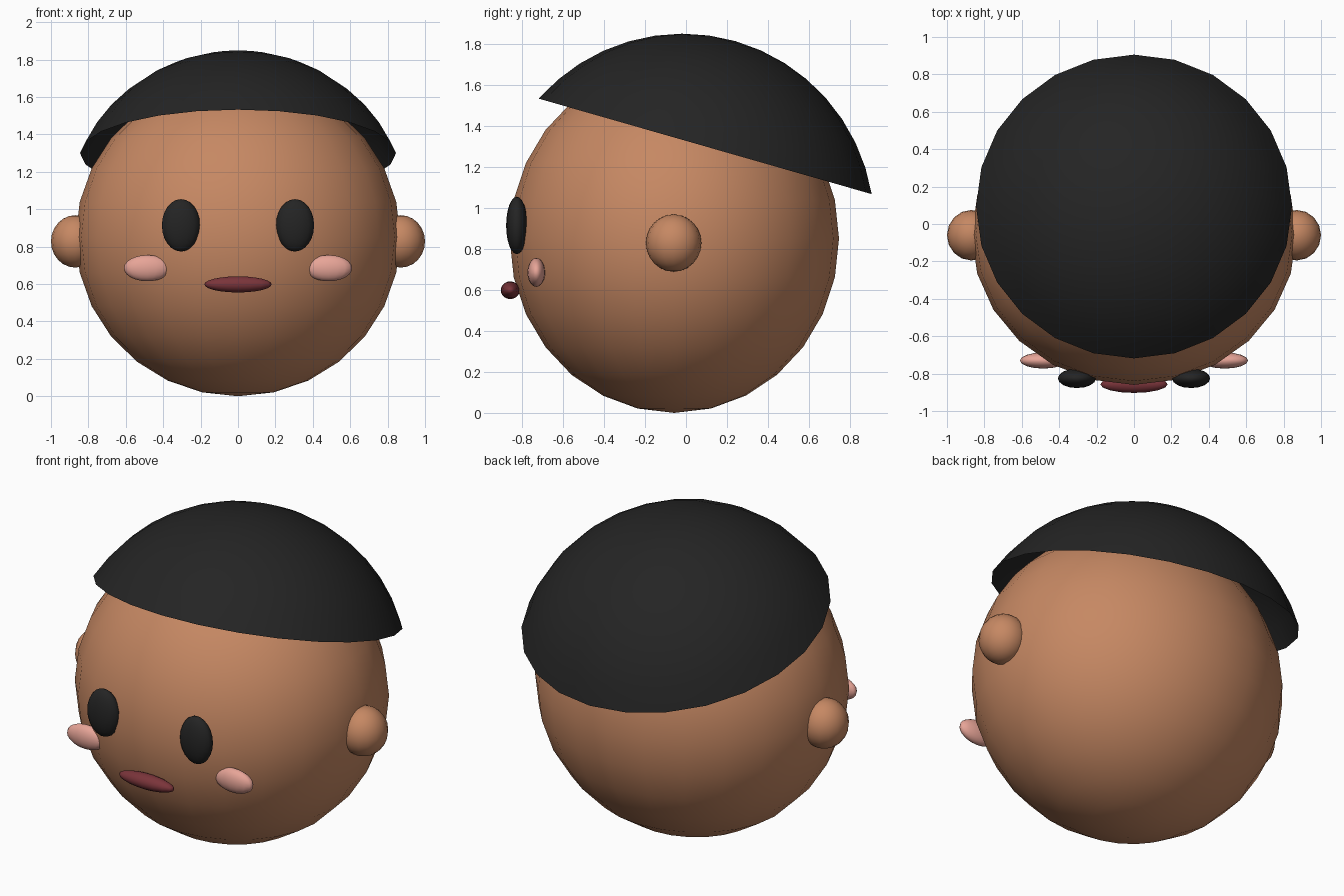
import bpy, bmesh, math
from mathutils import Matrix, Vector

if "Cube" in bpy.data.objects:
    bpy.data.objects.remove(bpy.data.objects["Cube"])


def material(name, rgb):
    m = bpy.data.materials.new(name)
    lin = [((c / 255 + 0.055) / 1.055) ** 2.4 for c in rgb]
    m.diffuse_color = (*lin, 1)
    m.use_nodes = True
    m.node_tree.nodes["Principled BSDF"].inputs["Base Color"].default_value = m.diffuse_color
    return m


SKIN = material("skin brown", (198, 136, 99))
BLACK = material("soft black", (36, 36, 36))
PINK = material("cheek pink", (232, 165, 152))
RED = material("mouth red", (122, 52, 58))


def add_object(name, bm, mat):
    me = bpy.data.meshes.new(name)
    for f in bm.faces:
        f.smooth = True
    bm.to_mesh(me)
    bm.free()
    me.materials.append(mat)
    ob = bpy.data.objects.new(name, me)
    bpy.context.collection.objects.link(ob)
    return ob


def ellipsoid(name, centre, radii, mat, seg=16, rings=12):
    bm = bmesh.new()
    bmesh.ops.create_uvsphere(bm, u_segments=seg, v_segments=rings, radius=1)
    bmesh.ops.scale(bm, vec=radii, verts=bm.verts)
    bmesh.ops.translate(bm, vec=centre, verts=bm.verts)
    return add_object(name, bm, mat)


# Head
ellipsoid("head", (0, -0.057, 0.85), (0.868, 0.803, 0.85), SKIN, 24, 14)

# Mirrored ears, eyes and cheeks
for side, s in (("left", -1), ("right", 1)):
    ellipsoid(side + "_ear", (s * 0.87, -0.06, 0.828), (0.13, 0.135, 0.14), SKIN)
    ellipsoid(side + "_eye", (s * 0.305, -0.825, 0.914), (0.102, 0.052, 0.14), BLACK)
    ellipsoid(side + "_cheek", (s * 0.485, -0.73, 0.685), (0.125, 0.043, 0.07), PINK)

# Mouth
ellipsoid("mouth", (0, -0.857, 0.598), (0.18, 0.046, 0.043), RED)

# Hair: open spherical cap tilted towards the back
R, RIM, SEG, RINGS = 0.935, math.radians(64.6), 24, 8
bm = bmesh.new()
pole = bm.verts.new((0, 0, R))
previous = None
for i in range(1, RINGS + 1):
    t = RIM * i / RINGS
    ring = [bm.verts.new((R * math.sin(t) * math.cos(a), R * math.sin(t) * math.sin(a), R * math.cos(t)))
            for a in (2 * math.pi * k / SEG for k in range(SEG))]
    for k in range(SEG):
        n = (k + 1) % SEG
        if previous:
            bm.faces.new((previous[k], ring[k], ring[n], previous[n]))
        else:
            bm.faces.new((pole, ring[k], ring[n]))
    previous = ring
bm.transform(Matrix.Translation(Vector((0, -0.017, 0.914))) @ Matrix.Rotation(math.radians(-16), 4, 'X'))
add_object("hair", bm, BLACK)
